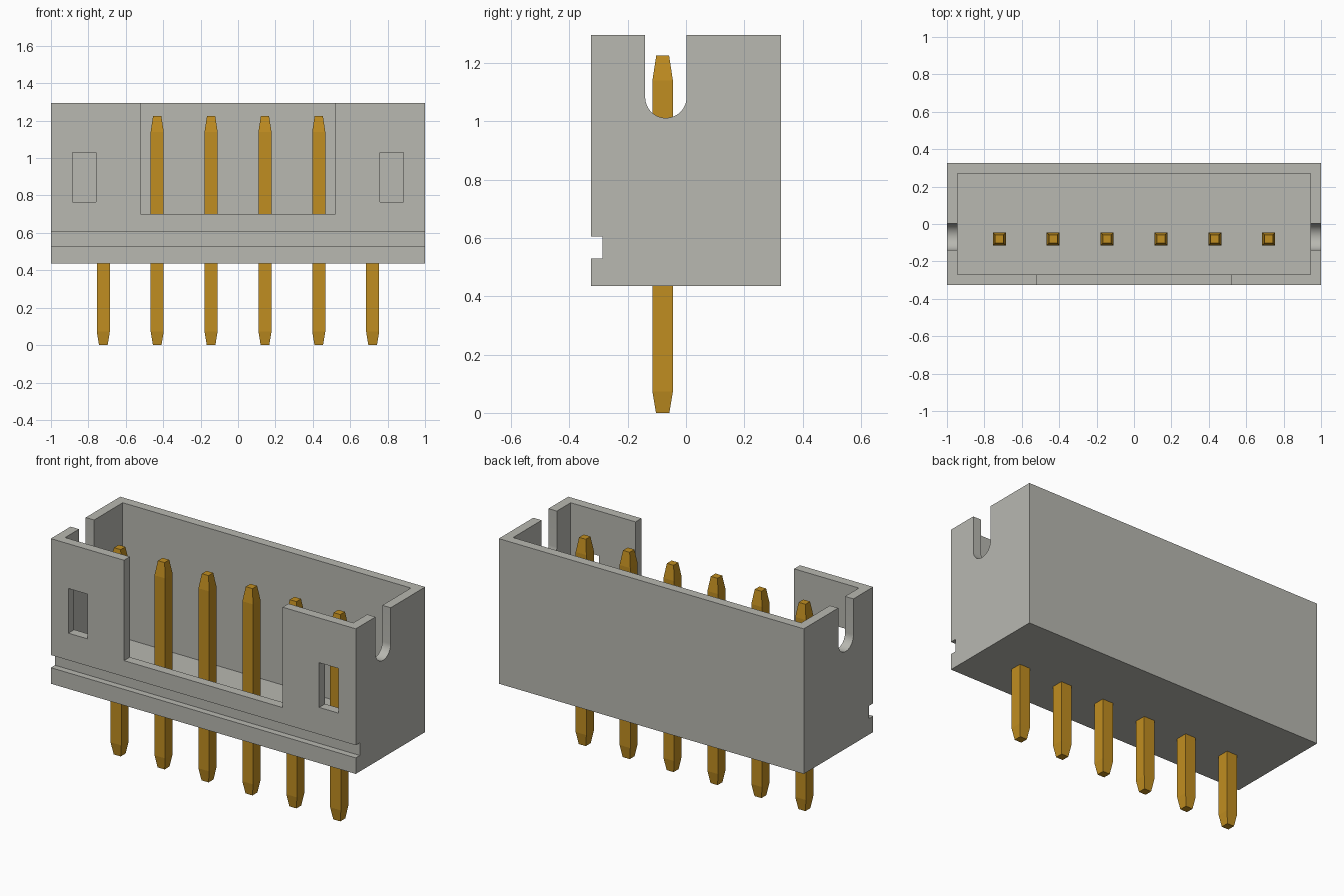
import bpy, bmesh, math
from mathutils import Vector

old = bpy.data.objects.get("Cube")
if old:
    bpy.data.objects.remove(old, do_unlink=True)


def material(name, color):
    mat = bpy.data.materials.new(name)
    mat.use_nodes = True
    mat.diffuse_color = color
    mat.node_tree.nodes["Principled BSDF"].inputs["Base Color"].default_value = color
    return mat


grey = material("pale grey plastic", (0.48, 0.48, 0.44, 1))
gold = material("gold metal", (0.53, 0.27, 0.015, 1))


def add_object(name, bm, mat):
    bmesh.ops.recalc_face_normals(bm, faces=bm.faces)
    mesh = bpy.data.meshes.new(name)
    bm.to_mesh(mesh)
    bm.free()
    mesh.materials.append(mat)
    obj = bpy.data.objects.new(name, mesh)
    bpy.context.collection.objects.link(obj)
    return obj


def box(name, low, high):
    low, high = Vector(low), Vector(high)
    bm = bmesh.new()
    bmesh.ops.create_cube(bm, size=1)
    for v in bm.verts:
        v.co = (low + high) / 2 + v.co * (high - low)
    return add_object(name, bm, grey)


def extrude_x(name, profile, half_length):
    bm = bmesh.new()
    face = bm.faces.new([bm.verts.new((-half_length, y, z)) for y, z in profile])
    result = bmesh.ops.extrude_face_region(bm, geom=[face])
    moved = [g for g in result["geom"] if isinstance(g, bmesh.types.BMVert)]
    bmesh.ops.translate(bm, verts=moved, vec=(2 * half_length, 0, 0))
    return add_object(name, bm, grey)


def select_only(obj):
    bpy.ops.object.select_all(action='DESELECT')
    obj.select_set(True)
    bpy.context.view_layer.objects.active = obj


def cut(target, cutter):
    cutter.hide_render = True
    select_only(target)
    mod = target.modifiers.new("cut", 'BOOLEAN')
    mod.operation = 'DIFFERENCE'
    mod.solver = 'EXACT'
    mod.object = cutter
    bpy.ops.object.modifier_apply(modifier=mod.name)
    bpy.data.objects.remove(cutter, do_unlink=True)


# Housing: outer block with a grooved front, hollowed from above
bottom, top, depth, wall = 0.435, 1.295, 0.325, 0.055
groove_low, groove_high, groove_y = 0.53, 0.605, -0.287
outline = [(-depth, bottom), (depth, bottom), (depth, top), (-depth, top),
           (-depth, groove_high), (groove_y, groove_high),
           (groove_y, groove_low), (-depth, groove_low)]
housing = extrude_x("housing", outline, 1)
inner_x, inner_y = 1 - wall, depth - wall
cut(housing, box("cavity_cutter", (-inner_x, -inner_y, 0.495), (inner_x, inner_y, 1.5)))

# Wide front opening and the two latch windows
cut(housing, box("front_opening_cutter", (-0.52, -0.5, 0.70), (0.52, -0.2, 1.5)))
for side in (-1, 1):
    xs = sorted((side * 0.76, side * 0.885))
    cut(housing, box("window_cutter", (xs[0], -0.5, 0.765), (xs[1], -0.2, 1.03)))

# Round-bottomed slots through both end walls
radius, slot_y, slot_z, steps = 0.071, -0.069, 1.082, 24
slot = [(slot_y + radius * math.cos(a), slot_z + radius * math.sin(a))
        for a in (math.pi + math.pi * i / steps for i in range(steps + 1))]
slot += [(slot_y + radius, 1.5), (slot_y - radius, 1.5)]
cut(housing, extrude_x("slot_cutter", slot, 1.2))
select_only(housing)
bpy.ops.object.shade_smooth_by_angle(angle=math.radians(30))

# Square pins with tapered ends
pin_rings = [(0, 0.023), (0.073, 0.035), (1.14, 0.035), (1.225, 0.022)]
corners = [(-1, -1), (1, -1), (1, 1), (-1, 1)]
pitch, pin_y, count = 0.288, -0.08, 6
for n in range(count):
    x = (n - (count - 1) / 2) * pitch
    bm = bmesh.new()
    rings = [[bm.verts.new((x + cx * half, pin_y + cy * half, z)) for cx, cy in corners]
             for z, half in pin_rings]
    for lower, upper in zip(rings, rings[1:]):
        for i in range(4):
            j = (i + 1) % 4
            bm.faces.new((lower[i], lower[j], upper[j], upper[i]))
    bm.faces.new(rings[0])
    bm.faces.new(rings[-1])
    add_object(f"pin_{n + 1}", bm, gold)
